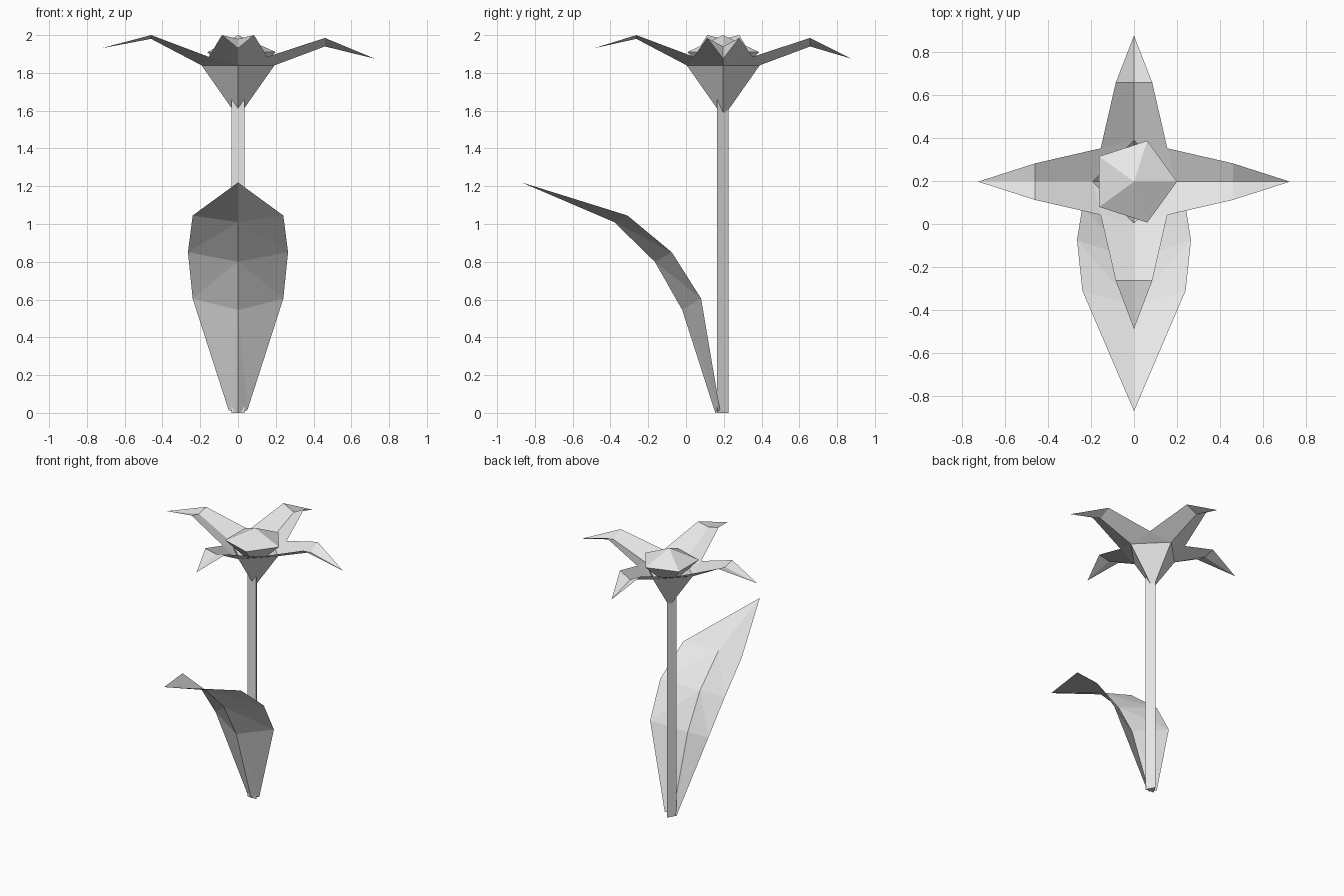
import bpy
import bmesh
from math import pi, cos, sin
from mathutils import Vector, Matrix

cube = bpy.data.objects.get("Cube")
if cube:
    bpy.data.objects.remove(cube, do_unlink=True)

CENTRE = Vector((0, 0.197, 0))

# One plain grey for the whole plant
grey = bpy.data.materials.new("light_grey")
grey.use_nodes = True
grey.diffuse_color = (0.8, 0.8, 0.8, 1)
grey.node_tree.nodes["Principled BSDF"].inputs["Base Color"].default_value = (0.8, 0.8, 0.8, 1)


def finish(bm, name, location=(0, 0, 0)):
    """Turn a bmesh into a flat-shaded object."""
    bmesh.ops.remove_doubles(bm, verts=bm.verts, dist=0.0005)
    bmesh.ops.recalc_face_normals(bm, faces=bm.faces)
    mesh = bpy.data.meshes.new(name)
    bm.to_mesh(mesh)
    bm.free()
    mesh.materials.append(grey)
    obj = bpy.data.objects.new(name, mesh)
    obj.location = location
    bpy.context.collection.objects.link(obj)
    return obj


def add_face(bm, *points):
    bm.faces.new([bm.verts.new(p) for p in points])


# Stem: three-sided prism, flat side to the front, ridge at the back
bm = bmesh.new()
bmesh.ops.create_cone(bm, cap_ends=True, segments=3, radius1=0.041, radius2=0.041,
                      depth=1.68, matrix=Matrix.Translation((0, 0, 0.84)))
ridge = max(bm.verts, key=lambda v: v.co.y).co.y
if ridge < 0.035:
    bmesh.ops.rotate(bm, verts=bm.verts, matrix=Matrix.Rotation(pi, 3, "Z"))
finish(bm, "stem", (0, 0.184, 0))

# Leaf: half of a folded blade, mirrored across its midrib
midrib = [(0, 0.155, 0), (0, -0.02, 0.545), (0, -0.165, 0.8), (0, -0.38, 1.01)]
margin = [(0.05, 0.18, 0.015), (0.24, 0.08, 0.605), (0.265, -0.075, 0.85), (0.24, -0.31, 1.045)]
leaf_tip = (0, -0.87, 1.22)
bm = bmesh.new()
for i in range(3):
    add_face(bm, midrib[i], margin[i], midrib[i + 1])
    add_face(bm, margin[i], margin[i + 1], midrib[i + 1])
add_face(bm, midrib[3], margin[3], leaf_tip)
leaf = finish(bm, "leaf")
leaf.modifiers.new("mirror", "MIRROR").use_axis = (True, False, False)

# Flower: four keeled petals over a pointed cup
# Each petal: angle, edge height, keel height, tip reach, tip height
petals = [(0, 1.985, 1.94, 0.725, 1.875), (pi / 2, 1.985, 1.94, 0.68, 1.875),
          (pi, 2.0, 1.98, 0.725, 1.93), (-pi / 2, 2.0, 1.98, 0.685, 1.93)]
bm = bmesh.new()
cup_point = Vector((0, 0, 1.565))
keel_base = Vector((0.193, 0, 1.84))
corner = Vector((0.155, 0.155, 1.885))
for angle, edge_z, keel_z, reach, tip_z in petals:
    turn = Matrix.Rotation(angle, 3, "Z")
    quarter = Matrix.Rotation(pi / 2, 3, "Z")
    keel = Vector((0.46, 0, keel_z))
    tip = Vector((reach, 0, tip_z))
    for side in (1, -1):
        base = Vector((corner.x, side * corner.y, corner.z))
        edge = Vector((0.46, side * 0.085, edge_z))
        add_face(bm, turn @ keel_base, turn @ base, turn @ edge, turn @ keel)
        add_face(bm, turn @ keel, turn @ edge, turn @ tip)
    next_keel = quarter @ keel_base
    add_face(bm, cup_point, turn @ keel_base, turn @ next_keel)
    add_face(bm, turn @ keel_base, turn @ corner, turn @ next_keel)
finish(bm, "flower_petals", CENTRE)

# Flower heart: five-sided double pyramid
bm = bmesh.new()
ring = [(0.2 * cos(k * 2 * pi / 5), 0.2 * sin(k * 2 * pi / 5), 1.91) for k in range(5)]
for k in range(5):
    for point in ((0, 0, 2.0), (0, 0, 1.72)):
        add_face(bm, ring[k], ring[(k + 1) % 5], point)
finish(bm, "flower_heart", CENTRE)
